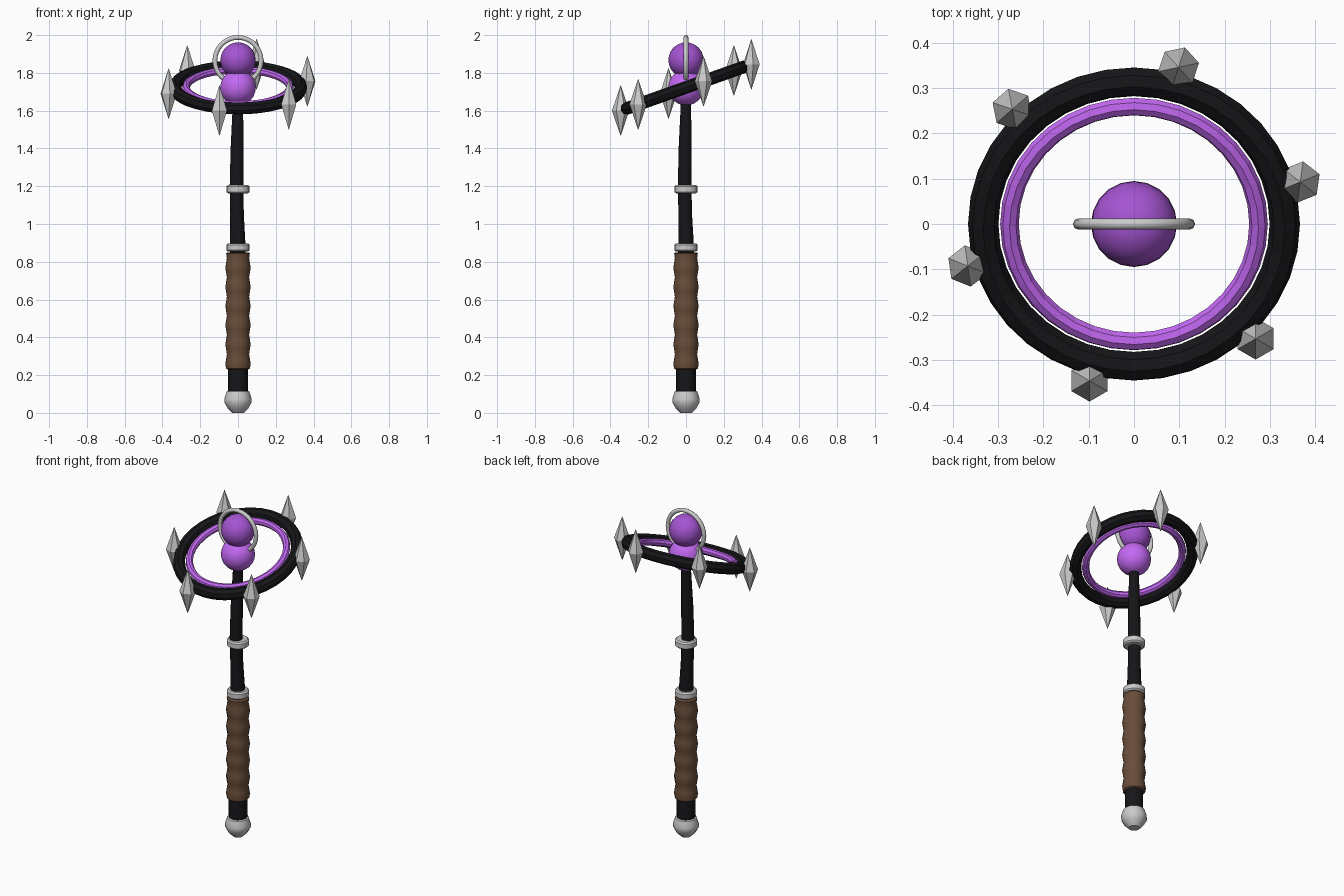
import bpy, bmesh, math
from mathutils import Matrix, Vector

if "Cube" in bpy.data.objects:
    bpy.data.objects.remove(bpy.data.objects["Cube"])


def material(name, rgb):
    m = bpy.data.materials.new(name)
    m.diffuse_color = (*rgb, 1)
    m.use_nodes = True
    m.node_tree.nodes["Principled BSDF"].inputs["Base Color"].default_value = m.diffuse_color
    return m


BLACK = material("black", (0.008, 0.008, 0.01))
BROWN = material("leather", (0.14, 0.075, 0.042))
BRIGHT = material("bright_purple", (0.55, 0.14, 0.9))
PURPLE = material("purple", (0.38, 0.09, 0.65))


def finish(obj, name, mat=None, smooth=None):
    obj.name = name
    if mat:
        obj.data.materials.append(mat)
    if smooth:
        bpy.ops.object.select_all(action='DESELECT')
        obj.select_set(True)
        bpy.context.view_layer.objects.active = obj
        bpy.ops.object.shade_smooth_by_angle(angle=math.radians(smooth))
    return obj


def lathe(name, rings, sides, mat=None, smooth=None):
    """Stack of closed rings (z, radius, dx, dy), capped at both ends."""
    bm = bmesh.new()
    loops = []
    for z, r, *off in rings:
        dx, dy = off or (0, 0)
        loops.append([bm.verts.new((dx + r * math.cos(a), dy + r * math.sin(a), z))
                      for a in (math.tau * i / sides for i in range(sides))])
    for lo, hi in zip(loops, loops[1:]):
        for i in range(sides):
            j = (i + 1) % sides
            bm.faces.new((lo[i], lo[j], hi[j], hi[i]))
    bm.faces.new(loops[0][::-1])
    bm.faces.new(loops[-1])
    me = bpy.data.meshes.new(name)
    bm.to_mesh(me)
    bm.free()
    obj = bpy.data.objects.new(name, me)
    bpy.context.collection.objects.link(obj)
    return finish(obj, name, mat, smooth)


def torus(name, z, major, minor, tilt, seg, mat=None, minor_seg=8, smooth=None):
    bpy.ops.mesh.primitive_torus_add(location=(0, 0, z), rotation=(tilt, 0, 0),
                                     major_radius=major, minor_radius=minor,
                                     major_segments=seg, minor_segments=minor_seg)
    return finish(bpy.context.object, name, mat, smooth)


def orb(name, z, r, mat):
    bpy.ops.mesh.primitive_ico_sphere_add(subdivisions=3, radius=r, location=(0, 0, z))
    return finish(bpy.context.object, name, mat, 60)


# Handle: pommel, slightly crooked shaft, wrapped grip, collars
lathe("pommel", [(0, 0.03), (0.025, 0.055), (0.055, 0.072), (0.075, 0.072),
                 (0.112, 0.06), (0.117, 0.05)], 12, smooth=30)
lathe("shaft", [(0.1, 0.052, 0, 0), (0.3, 0.052, 0, 0), (0.6, 0.045, 0, 0),
                (0.9, 0.041, -0.002, 0), (1.05, 0.036, -0.005, -0.004),
                (1.2, 0.036, -0.008, -0.007), (1.4, 0.034, -0.005, -0.005),
                (1.65, 0.027, 0, 0)], 12, BLACK, 30)
grip = [(0.23, 0.055)]
for i in range(25):
    z = 0.235 + i * 0.61 / 24
    grip.append((z, 0.063 + 0.004 * math.sin(math.tau * i / 4)))
grip.append((0.85, 0.055))
lathe("grip", grip, 12, BROWN, 30)
for name, z in (("lower_collar", 0.876), ("upper_collar", 1.184)):
    lathe(name, [(z - 0.022, 0.053), (z - 0.014, 0.062),
                 (z + 0.014, 0.062), (z + 0.022, 0.053)], 16, smooth=30)

# Stacked orbs with upright halo
orb("lower_orb", 1.722, 0.095, BRIGHT)
orb("upper_orb", 1.868, 0.094, PURPLE)
torus("upright_halo", 1.865, 0.1225, 0.0125, math.pi / 2, 32, smooth=60)

# Tilted double ring
TILT, RING_Z = 0.34, 1.723
torus("outer_ring", RING_Z, 0.333, 0.0335, TILT, 36, BLACK)
torus("inner_ring", RING_Z, 0.275, 0.0205, TILT, 36, BRIGHT)

# Six upright crystal spikes riding on the ring
rot = Matrix.Rotation(TILT, 3, 'X')
for i, twist in enumerate((22, 12, 41, 38, 30, 30)):
    a = math.radians(15 + 60 * i)
    pos = rot @ Vector((0.38 * math.cos(a), 0.38 * math.sin(a), 0))
    spike = lathe(f"spike_{i + 1}", [(-0.133, 0.001), (0, 0.046), (0.133, 0.001)], 6)
    spike.location = (pos.x, pos.y, RING_Z + pos.z)
    spike.rotation_euler.z = math.radians(twist)
